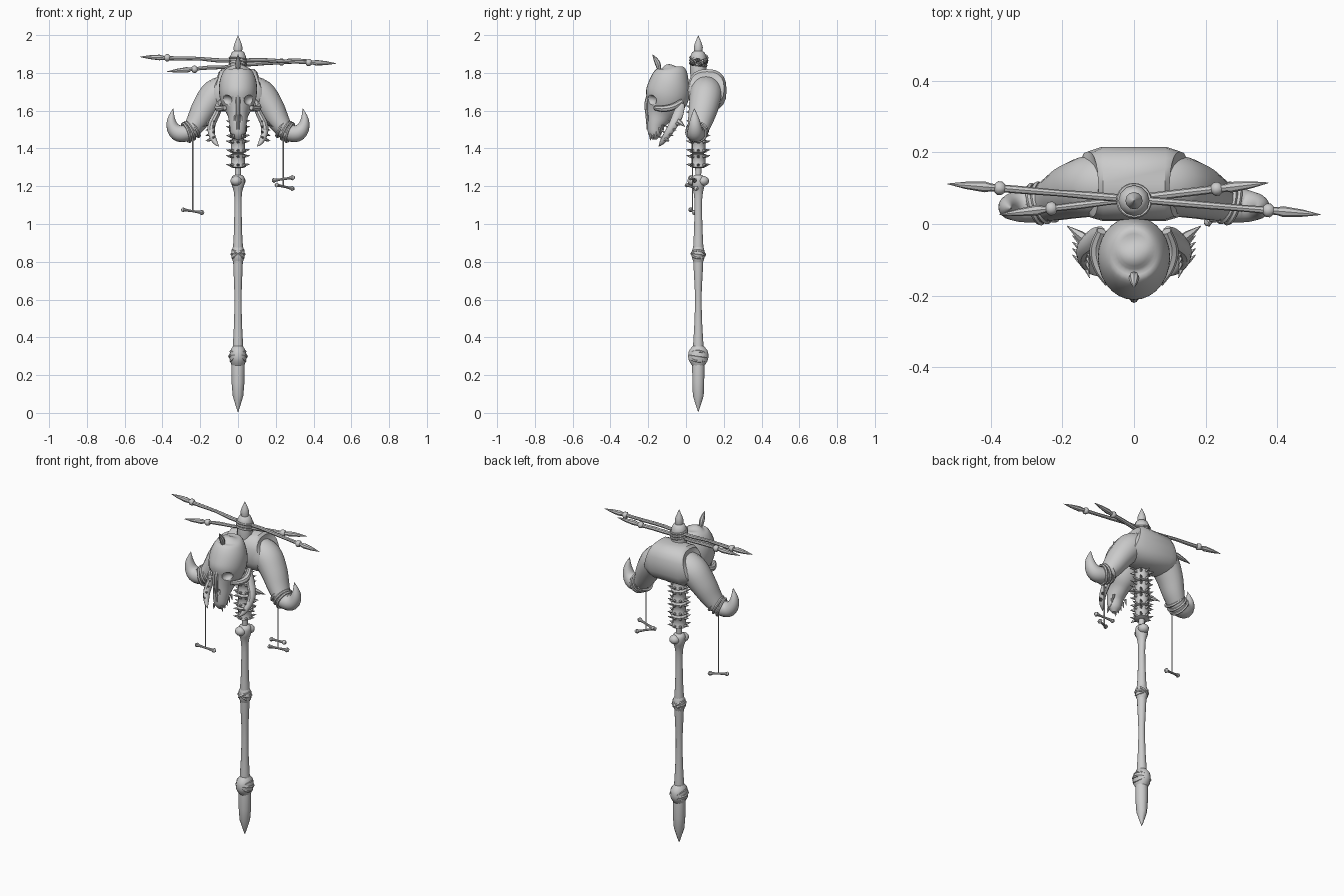
import bpy, bmesh, math, random
from mathutils import Vector

if "Cube" in bpy.data.objects:
    bpy.data.objects.remove(bpy.data.objects["Cube"])
random.seed(3)
Y = 0.065  # depth of the staff axis


def finish(name, bm, smooth=True, angle=40):
    bmesh.ops.recalc_face_normals(bm, faces=bm.faces)
    me = bpy.data.meshes.new(name)
    bm.to_mesh(me)
    bm.free()
    ob = bpy.data.objects.new(name, me)
    bpy.context.collection.objects.link(ob)
    if smooth:
        bpy.ops.object.select_all(action='DESELECT')
        ob.select_set(True)
        bpy.context.view_layer.objects.active = ob
        bpy.ops.object.shade_smooth_by_angle(angle=math.radians(angle))
    return ob


def spline(rows, n):
    out = []
    for i in range(len(rows) - 1):
        p = [rows[max(i - 1, 0)], rows[i], rows[i + 1], rows[min(i + 2, len(rows) - 1)]]
        for k in range(n):
            t = k / n
            out.append([0.5 * (2 * b + (c - a) * t + (2 * a - 5 * b + 4 * c - d) * t * t
                               + (3 * b - a - 3 * c + d) * t ** 3) for a, b, c, d in zip(*p)])
    return out + [list(rows[-1])]


def tube(name, rows, segs=14, steps=4, power=1.0, closed=False, ref=(0, 1, 0), bm=None):
    """Sweep rows of x, y, z, radius in plane, radius along ref."""
    rows = [tuple(r) if len(r) == 5 else tuple(r) + (r[3],) for r in rows]
    rows = spline(rows, steps) if steps > 1 else rows
    own = bm is None
    bm = bm or bmesh.new()
    rings = []
    for i, r in enumerate(rows):
        if closed:
            a, b = rows[i - 1], rows[(i + 1) % len(rows)]
        else:
            a, b = rows[max(i - 1, 0)], rows[min(i + 1, len(rows) - 1)]
        t = (Vector(b[:3]) - Vector(a[:3])).normalized()
        u = t.cross(Vector(ref)).normalized()
        v = u.cross(t)
        ring = []
        for k in range(segs):
            c, s = math.cos(math.tau * k / segs), math.sin(math.tau * k / segs)
            c = math.copysign(abs(c) ** power, c)
            s = math.copysign(abs(s) ** power, s)
            ring.append(bm.verts.new(Vector(r[:3]) + u * c * max(r[3], .0008) + v * s * max(r[4], .0008)))
        rings.append(ring)
    for i in range(len(rings) - (0 if closed else 1)):
        a, b = rings[i], rings[(i + 1) % len(rings)]
        for k in range(segs):
            bm.faces.new((a[k], a[(k + 1) % segs], b[(k + 1) % segs], b[k]))
    if not closed:
        bm.faces.new(rings[0])
        bm.faces.new(rings[-1])
    return finish(name, bm) if own else None


def upright(name, prof, segs=14, steps=1):
    return tube(name, [(0, Y, z, rx, ry) for z, rx, ry in prof], segs, steps)


def spike(bm, base, tip, r, segs=6):
    base, tip = Vector(base), Vector(tip)
    mid = base.lerp(tip, .45)
    d = (tip - base).normalized()
    ref = (0, 1, 0) if abs(d.y) < .8 else (0, 0, 1)
    tube('', [(*base, r), (*mid, r * .75), (*tip, 0)], segs, 1, ref=ref, bm=bm)


def band(name, centre, normal, rx, ry, r=.007):
    """Wrapped cord ring around an axis."""
    q = Vector((0, 0, 1)).rotation_difference(Vector(normal).normalized())
    rows = []
    for k in range(24):
        a = math.tau * k / 24
        p = Vector(centre) + q @ Vector((rx * math.cos(a), ry * math.sin(a), 0))
        rows.append((*p, r))
    return tube(name, rows, 6, 1, closed=True, ref=Vector(normal).normalized())


def ball(name, c, s):
    bm = bmesh.new()
    bmesh.ops.create_uvsphere(bm, u_segments=16, v_segments=10, radius=1)
    bmesh.ops.scale(bm, vec=s, verts=bm.verts)
    bmesh.ops.translate(bm, vec=c, verts=bm.verts)
    return finish(name, bm)


# Staff: pointed foot, long bone shaft and knots
upright('foot_spike', [(0.005, .001, .001), (.03, .010, .010), (.09, .028, .03), (.16, .034, .033),
                       (.25, .035, .034), (.30, .03, .03)], 10)
upright('bone_shaft', [(.28, .03, .03), (.36, .027, .028), (.48, .021, .021), (.62, .019, .018), (.76, .024, .025),
                       (.86, .027, .028), (.95, .022, .024), (1.1, .019, .02), (1.17, .022, .026),
                       (1.21, .034, .036), (1.245, .034, .035), (1.26, .02, .02)], 14, 3)
for s in (-1, 1):
    ball('bone_end', (.01 * s, Y + .027 * s, 1.228), (.03, .03, .026))
upright('lower_knot', [(.25, .033, .033), (.275, .042, .05), (.30, .045, .055), (.33, .04, .05), (.355, .025, .028)], 14, 2)
upright('middle_knot', [(.80, .026, .026), (.825, .034, .034), (.855, .034, .034), (.88, .026, .026)], 12, 2)
for z, r in ((.30, .046), (.84, .034)):
    for n in ((.7, .1, 1), (-.7, .1, 1), (0, .15, 1)):
        band('knot_cord', (0, Y, z), n, r, r)

# Spine: stacked spiny vertebrae
upright('spine_core', [(1.24, .016, .016), (1.64, .024, .024)], 10)
for i in range(5):
    z = 1.335 + i * .077
    upright('vertebra', [(z - .038, .028, .028), (z - .032, .042, .043), (z - .012, .036, .037), (z + .012, .036, .037),
                         (z + .032, .044, .045), (z + .038, .028, .028)], 12)
    bm = bmesh.new()
    for dz in (-.024, .022):
        for k in range(8):
            a = math.tau * k / 8
            d = Vector((math.cos(a), math.sin(a), 0))
            c = Vector((0, Y, z + dz))
            spike(bm, c + d * .034, c + d * .064 + Vector((0, 0, .006)), .009, 5)
    finish('vertebra_spines', bm)

# Shoulder mass and drooping arms ending in upturned horns
tube('shoulder_block', [(-.133, .11, 1.72, .065, .07), (-.125, .11, 1.715, .095, .092), (-.09, .112, 1.708, .112, .103),
                        (.09, .112, 1.708, .112, .103), (.125, .11, 1.715, .095, .092), (.133, .11, 1.72, .065, .07)], 20, 1, .8)
for s in (-1, 1):
    tube('arm', [(.05 * s, .105, 1.71, .08, .085), (.12 * s, .105, 1.685, .08, .086), (.175 * s, .092, 1.615, .07, .078),
                 (.215 * s, .075, 1.545, .058, .066), (.25 * s, .06, 1.492, .045, .054)], 18)
    tube('arm_horn', [(.235 * s, .063, 1.505, .044, .052), (.27 * s, .055, 1.482, .044, .05), (.315 * s, .05, 1.482, .045, .045),
                      (.344 * s, .048, 1.51, .034, .036), (.353 * s, .046, 1.555, .021, .024),
                      (.343 * s, .044, 1.612, .001, .001)], 16)
    for d in (0, .02, .038):
        band('wrist_cord', ((.235 + d) * s, .063 - d * .2, 1.505 - d * .55), (.75 * s, -.2, -.5 + d * 6), .05, .054, .008)

# Skull: horizontal sections from crown to snout
skull = tube('skull', [(0, -.07, 1.842, .004, .004), (0, -.072, 1.834, .042, .045), (0, -.072, 1.81, .075, .08),
                       (0, -.085, 1.755, .097, .105), (0, -.097, 1.69, .100, .116), (0, -.113, 1.635, .086, .102),
                       (0, -.138, 1.58, .056, .072), (0, -.16, 1.525, .045, .046), (0, -.166, 1.475, .036, .034),
                       (0, -.168, 1.447, .012, .012)], 28, 4)
holes = [ball('socket_cutter', (.066 * s, -.196, 1.655), (.034, .042, .03)) for s in (-1, 1)]
holes += [ball('nose_cutter', (.014 * s, -.214, 1.56), (.009, .022, .024)) for s in (-1, 1)]
for h in holes:
    h.hide_render = True
    h.hide_set(True)
    m = skull.modifiers.new('hollow', 'BOOLEAN')
    m.operation, m.object, m.solver = 'DIFFERENCE', h, 'EXACT'
bm = bmesh.new()
spike(bm, (0, -.143, 1.80), (0, -.148, 1.845), .009)
tube('', [(0, -.14, 1.81, .008), (0, -.15, 1.85, .015), (0, -.165, 1.878, .009), (0, -.177, 1.897, .001)], 8, 3, bm=bm)
finish('crown_spike', bm)
tube('nose_ridge', [(0, -.19, 1.70, .012), (0, -.208, 1.64, .012), (0, -.205, 1.57, .009), (0, -.2, 1.50, .008)], 8)
bm = bmesh.new()
for s in (-1, 1):
    for i in range(5):
        y, z = -.19 + .017 * i, 1.475 + .012 * i
        spike(bm, (s * (.024 + .004 * i), y, z), (s * (.03 + .004 * i), y + .002, z - .034), .008)
finish('upper_teeth', bm)

# Cheek arches and split lower jaws with thorns
for s in (-1, 1):
    tube('cheek_arch', [(.07 * s, -.165, 1.615, .012), (.097 * s, -.12, 1.61, .017), (.106 * s, -.07, 1.62, .018),
                        (.09 * s, -.02, 1.65, .014)], 8, ref=(0, 0, 1))
    tube('lower_jaw', [(.092 * s, -.025, 1.635, .014, .02), (.112 * s, -.04, 1.585, .018, .028), (.138 * s, -.065, 1.53, .02, .025),
                       (.14 * s, -.095, 1.48, .018, .021), (.122 * s, -.125, 1.435, .013, .014), (.1 * s, -.145, 1.41, .001, .001)], 10)
    bm = bmesh.new()
    for i in range(4):
        p = Vector((.136 * s, -.06 - .018 * i, 1.535 - .028 * i))
        spike(bm, p, p + Vector((.036 * s, .028, -.012)), .011)
        spike(bm, p, p + Vector((-.012 * s, -.036, .014)), .008)
    spike(bm, (.125 * s, -.05, 1.55), (.187 * s, -.005, 1.515), .017)
    finish('jaw_thorns', bm)

# Top post with spear point
upright('top_post', [(1.76, .04, .04), (1.80, .043, .043), (1.885, .043, .043), (1.91, .032, .032), (1.915, .022, .022),
                     (1.935, .024, .024), (1.955, .019, .019), (1.998, .001, .001)], 12)
for z in (1.845, 1.86, 1.875):
    band('post_cord', (0, Y, z), (.1, .15, 1), .044, .044, .006)

# Crossed spears through the post
for a, b in (((-.52, .112, 1.885), (.52, .026, 1.85)), ((-.375, .026, 1.807), (.375, .115, 1.87))):
    a, b = Vector(a), Vector(b)
    rows = []
    for i in range(9):
        p = a.lerp(b, .1 + .1 * i)
        rows.append((p.x, p.y, p.z + random.uniform(-.005, .005), random.uniform(.009, .012)))
    tube('spear_shaft', rows, 8, 2)
    d = (b - a).normalized()
    for end, w in ((a, d), (b, -d)):
        for name, prof in (('spear_head', ((0, .001), (.05, .010), (.105, .015), (.125, .010))),
                           ('spear_collar', ((.132, .012), (.14, .019), (.152, .019), (.16, .012)))):
            tube(name, [(*(end + w * t), r) for t, r in prof], 8, 1)

# Hanging cords with little bones
for x, low in ((-.24, 1.065), (.24, 1.195)):
    tube('hanging_cord', [(x, .035, 1.47, .0035), (x, .035, low, .0035)], 6, 1)
for x, y, z, dx, dy, dz in ((-.24, .035, 1.068, .06, .012, -.009), (.24, .035, 1.238, .06, -.012, .009),
                            (.247, .03, 1.197, .05, .03, -.011)):
    c, d = Vector((x, y, z)), Vector((dx, dy, dz))
    tube('small_bone', [(*(c + d * t), r) for t, r in ((-1, .005), (-.85, .013), (-.65, .008), (0, .006), (.6, .008),
                                                       (.8, .014), (1, .006))], 8, 2)
